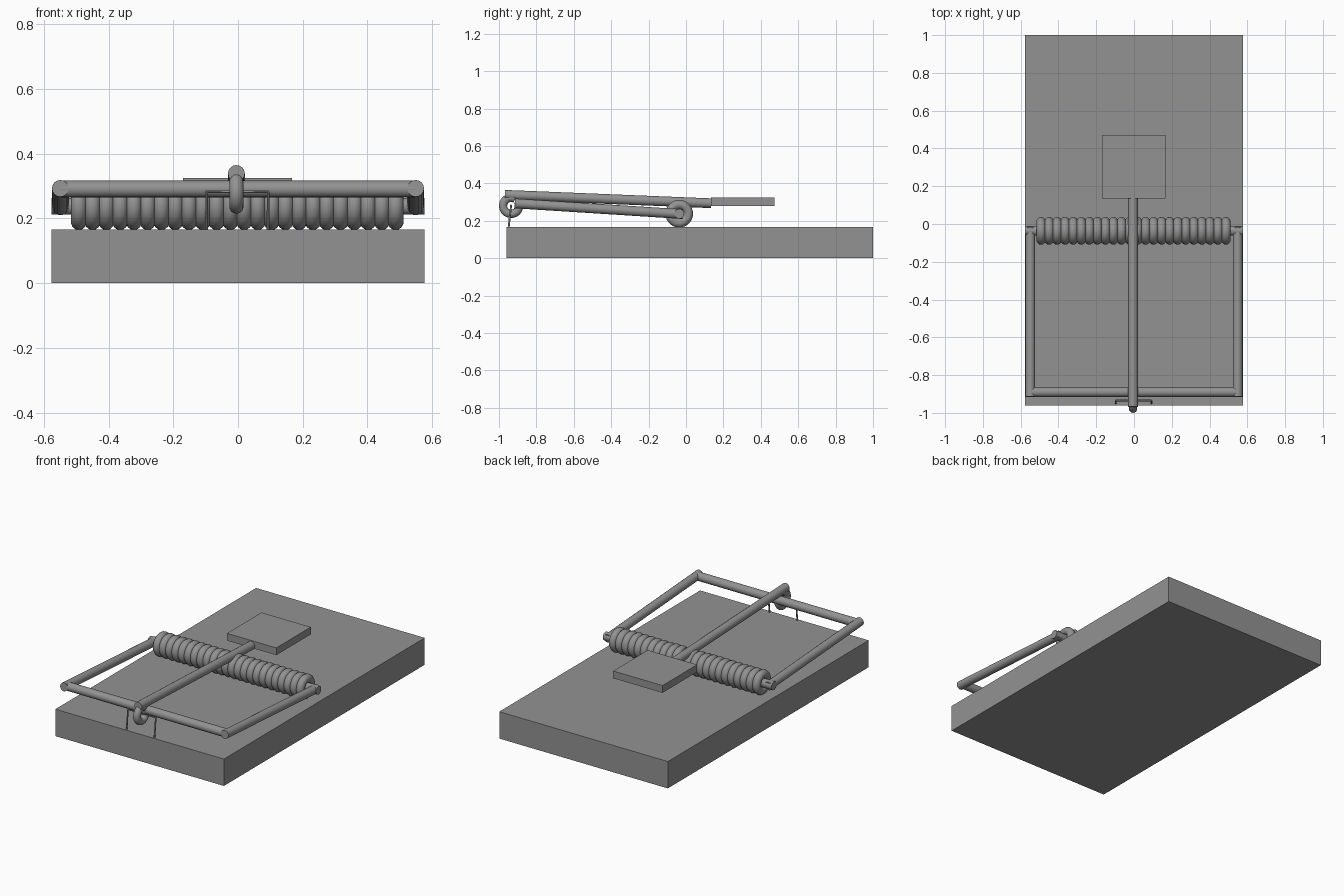
import bpy
from math import sin, cos, pi, radians

if "Cube" in bpy.data.objects:
    bpy.data.objects.remove(bpy.data.objects["Cube"])

# Dark grey finish shared by every part
grey = bpy.data.materials.new("dark_grey")
grey.diffuse_color = (0.29, 0.29, 0.29, 1)
grey.use_nodes = True
grey.node_tree.nodes["Principled BSDF"].inputs["Base Color"].default_value = grey.diffuse_color


def box(name, x, y, z):
    bpy.ops.mesh.primitive_cube_add(
        size=1, location=(sum(x) / 2, sum(y) / 2, sum(z) / 2))
    o = bpy.context.object
    o.name = name
    o.scale = (x[1] - x[0], y[1] - y[0], z[1] - z[0])
    bpy.ops.object.transform_apply(location=False, rotation=False, scale=True)
    o.data.materials.append(grey)
    return o


def wire(name, pts, r, res=6):
    """Round wire along a list of points, turned into a smooth mesh."""
    cu = bpy.data.curves.new(name, 'CURVE')
    cu.dimensions = '3D'
    cu.bevel_depth = r
    cu.bevel_resolution = res
    cu.use_fill_caps = True
    sp = cu.splines.new('POLY')
    sp.points.add(len(pts) - 1)
    for p, c in zip(sp.points, pts):
        p.co = (*c, 1)
    cu.materials.append(grey)
    o = bpy.data.objects.new(name, cu)
    bpy.context.collection.objects.link(o)
    bpy.ops.object.select_all(action='DESELECT')
    o.select_set(True)
    bpy.context.view_layer.objects.active = o
    bpy.ops.object.convert(target='MESH')
    bpy.ops.object.shade_smooth_by_angle(angle=radians(40))
    return o


AY, AZ = -0.036, 0.238   # spring axle position
R = 0.026                # frame rod radius

# Wooden base and bait plate
box("base_board", (-0.576, 0.576), (-0.96, 1.0), (0, 0.166))
box("bait_plate", (-0.17, 0.167), (0.135, 0.472), (0.28, 0.325))

# Tightly packed spring coils around the axle
coils = 24
for i in range(coils):
    x = -0.492 + 0.979 * i / (coils - 1)
    bpy.ops.mesh.primitive_torus_add(
        location=(x, AY, AZ), rotation=(0, pi / 2, 0), major_segments=36,
        minor_segments=14, major_radius=0.049, minor_radius=0.0245)
    o = bpy.context.object
    o.name = f"spring_coil_{i + 1}"
    o.data.materials.append(grey)
    bpy.ops.object.shade_smooth_by_angle(angle=radians(60))

# Snap frame: axle, front bar and two side arms
wire("axle_rod", [(-0.576, AY, AZ), (0.576, AY, AZ)], R)
wire("front_bar", [(-0.549, -0.89, 0.291), (0.549, -0.89, 0.291)], R)
for s, side in ((-1, "left"), (1, "right")):
    wire(side + "_arm", [(s * 0.549, -0.915, 0.293), (s * 0.549, -0.018, 0.236)], R)

# Trigger bar with hook ring at the front end
BX = -0.005
wire("trigger_bar", [(BX, -0.968, 0.339), (BX, 0.135, 0.294)], R)
ring = [(BX, -0.935 + 0.043 * cos(a), 0.28 + 0.043 * sin(a))
        for a in (radians(60 + 340 * i / 32) for i in range(33))]
wire("hook_ring", ring, 0.022)

# Thin staple holding the hook
wire("staple", [(-0.097, -0.95, 0.15), (-0.097, -0.935, 0.283),
                (0.093, -0.935, 0.283), (0.093, -0.95, 0.15)], 0.005, 2)
